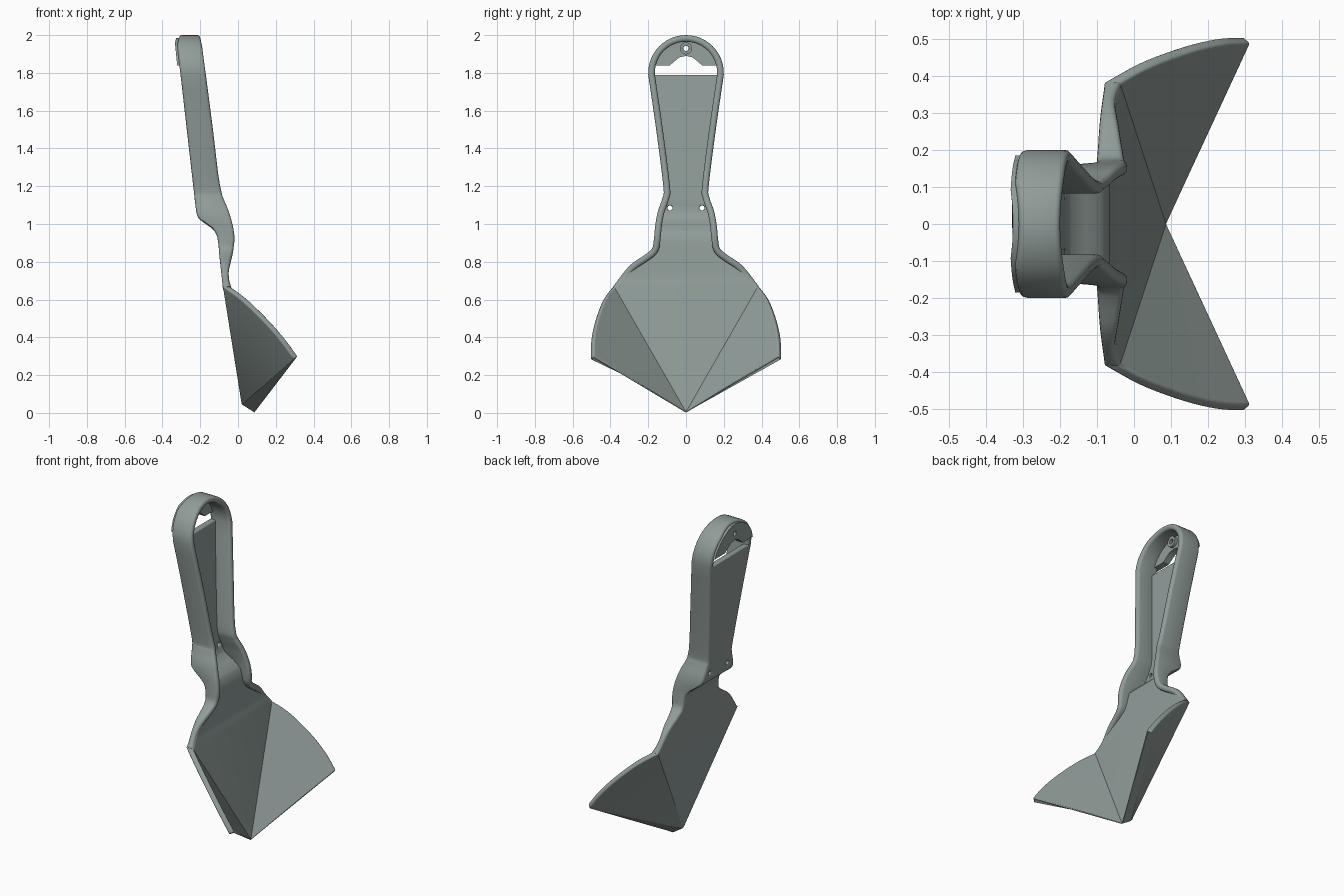
import bpy, bmesh, math
from mathutils import Vector

if "Cube" in bpy.data.objects:
    bpy.data.objects.remove(bpy.data.objects["Cube"])

grey = bpy.data.materials.new("grey_green")
grey.diffuse_color = (0.28, 0.335, 0.32, 1)
grey.use_nodes = True
grey.node_tree.nodes["Principled BSDF"].inputs["Base Color"].default_value = grey.diffuse_color


def make(name, verts, faces):
    mesh = bpy.data.meshes.new(name)
    bm = bmesh.new()
    vs = [bm.verts.new(v) for v in verts]
    for f in faces:
        bm.faces.new([vs[i] for i in f])
    bmesh.ops.recalc_face_normals(bm, faces=bm.faces)
    bm.to_mesh(mesh)
    bm.free()
    mesh.materials.append(grey)
    mesh.shade_smooth()
    mesh.set_sharp_from_angle(angle=math.radians(32))
    obj = bpy.data.objects.new(name, mesh)
    bpy.context.collection.objects.link(obj)
    return obj


def shell(name, outer, inner, faces):
    """Closed solid between two matching skins."""
    n = len(outer)
    edges = [(f[i], f[(i + 1) % len(f)]) for f in faces for i in range(len(f))]
    rim = [e for e in edges if (e[1], e[0]) not in edges]
    allf = list(faces) + [[i + n for i in reversed(f)] for f in faces]
    allf += [(b, a, a + n, b + n) for a, b in rim]
    return make(name, list(outer) + list(inner), allf)


def bevel(obj, width, angle=50):
    m = obj.modifiers.new("round", 'BEVEL')
    m.width, m.segments = width, 3
    m.limit_method, m.angle_limit = 'ANGLE', math.radians(angle)


def spline(pts, n):
    """Catmull-Rom through 2D points."""
    p = [Vector(q) for q in pts]
    p = [2 * p[0] - p[1]] + p + [2 * p[-1] - p[-2]]
    out = []
    for i in range(1, len(p) - 2):
        a, b, c, d = p[i - 1:i + 3]
        for k in range(n):
            t = k / n
            out.append(0.5 * (2 * b + (c - a) * t + (2 * a - 5 * b + 4 * c - d) * t * t
                              + (3 * b - a - 3 * c + d) * t ** 3))
    return out + [p[-2]]


def lerp(table, z):
    for (z0, x0), (z1, x1) in zip(table, table[1:]):
        if z <= z1:
            return x0 + (x1 - x0) * (z - z0) / (z1 - z0)
    return table[-1][1]


# Side profile: back and front x by height
BACK = [(0.67, -.08), (.9, -.104), (.95, -.113), (.98, -.14), (1.03, -.208),
        (1.06, -.22), (1.2, -.237), (1.84, -.31), (1.96, -.322), (2, -.312)]
FRONT = spline([(.67, -.035), (.72, -.05), (.78, -.046), (.9, -.02), (.98, -.025),
                (1.08, -.052), (1.2, -.095), (1.5, -.133), (1.85, -.178), (1.95, -.19), (2, -.2)], 4)
# Half outline from shoulder to top of handle (y, z)
half = spline([(.385, .67), (.3, .778), (.22, .835), (.18, .87), (.17, .92), (.162, 1.0),
               (.148, 1.07), (.124, 1.14), (.12, 1.2), (.158, 1.5), (.2, 1.79)], 4)
half += [Vector((.2 * math.cos(a), 1.8 + .2 * math.sin(a)))
         for a in [math.pi / 2 * i / 12 for i in range(1, 13)]]
path = half + [Vector((-p.x, p.y)) for p in reversed(half[:-1])]
WIDTH = [(p.y, p.x) for p in half]

# Rim: rounded rectangular section swept round the outline
T, R = .035, .015
verts, faces = [], []
corner = [0, math.pi / 6, math.pi / 3, math.pi / 2]
for i, p in enumerate(path):
    tan = (path[min(i + 1, len(path) - 1)] - path[max(i - 1, 0)]).normalized()
    nrm = Vector((-tan.y, tan.x))
    b, f = lerp(BACK, p.y), lerp(FRONT, p.y)
    sec = []
    for q, (cu, cx) in enumerate([(T - R, f - R), (R, f - R), (R, b + R), (T - R, b + R)]):
        for a in corner:
            a += q * math.pi / 2
            sec.append((cu + R * math.cos(a), cx + R * math.sin(a)))
    for u, x in sec:
        verts.append((x, p.x + nrm.x * u, p.y + nrm.y * u))
S = 16
for i in range(len(path) - 1):
    for k in range(S):
        j = (k + 1) % S
        faces.append((i * S + k, i * S + j, i * S + S + j, i * S + S + k))
faces += [range(S), range(len(verts) - S, len(verts))]
rim = make("handle_rim", verts, faces)

# Blade and handle web: centre triangle, folded wings, and strip up the handle
tip, fold, corner_pt = Vector((.02, 0, .042)), Vector((-.08, .385, .67)), Vector((.297, .507, .286))
n_in = (corner_pt - tip).cross(fold - tip).normalized()
if n_in.x < 0:
    n_in.negate()
edge = spline([(.385, .67), (.435, .605), (.468, .53), (.492, .45), (.505, .37), (.507, .286)], 4)[1:]
outer, inner, faces = [tip], [tip + Vector((.068, 0, -.044))], []
rows = [.67, .7, .74, .78, .82, .86, .9, .95, .965, .98, 1.0, 1.03, 1.045, 1.06, 1.14, 1.2, 1.5, 1.79]
for z in rows:
    w = .385 if z == .67 else lerp(WIDTH, z) - .015
    for s in (1, -1):
        o = Vector((lerp(BACK, z), s * w, z))
        outer.append(o)
        inner.append(o + (Vector((.043, -.012 * s, 0)) if z == .67 else Vector((.037, 0, 0))))
faces.append((0, 1, 2))
for r in range(len(rows) - 1):
    a = 1 + 2 * r
    faces.append((a, a + 2, a + 3, a + 1))
for s in (1, -1):
    prev = 1 if s == 1 else 2
    for y, z in edge:
        # x from the wing plane
        x = tip.x - (n_in.y * (y - tip.y) + n_in.z * (z - tip.z)) / n_in.x
        o = Vector((x, y * s, z))
        outer.append(o)
        inner.append(o + .03 * Vector((n_in.x, n_in.y * s, n_in.z)))
        k = len(outer) - 1
        faces.append((0, k, prev) if s == 1 else (0, prev, k))
        prev = k
blade = shell("blade_and_web", outer, inner, faces)


def cutter(name, y, z, r):
    bpy.ops.mesh.primitive_cylinder_add(vertices=20, radius=r, depth=.3, location=(-.25, y, z),
                                        rotation=(0, math.pi / 2, 0))
    c = bpy.context.object
    c.name = name
    c.hide_render = True
    c.display_type = 'WIRE'
    return c


def cut(obj, c):
    m = obj.modifiers.new("hole", 'BOOLEAN')
    m.operation, m.object, m.solver = 'DIFFERENCE', c, 'EXACT'


# Drain holes at the base of the handle
for s in (1, -1):
    cut(blade, cutter("drain_cutter", s * .085, 1.085, .013))
bevel(blade, .009)

# Hanging plate with notch and hole in the loop of the handle
pts = [(.185, 1.84), (.085, 1.84), (.065, 1.858), (.035, 1.882), (0, 1.89)]
pts += [(-y, z) for y, z in reversed(pts[:-1])]
pts += [(.185 * math.cos(a), 1.8 + .185 * math.sin(a))
        for a in [math.pi - .25 - i * (math.pi - .5) / 20 for i in range(21)]]
skin = [(lerp(BACK, z) - .012, y, z) for y, z in pts]
plate = shell("hanging_plate", skin, [(x + .04, y, z) for x, y, z in skin], [tuple(range(len(pts)))])
hole = cutter("hanging_hole_cutter", 0, 1.93, .014)
cut(plate, hole)

# Raised ring around the hanging hole
ring = [(r * math.cos(a), r * math.sin(a)) for r in (.032, .015)
        for a in [2 * math.pi * i / 24 for i in range(24)]]
pos = [(-.285, y, 1.93 + z) for y, z in ring]
quads = [(i, (i + 1) % 24, 24 + (i + 1) % 24, 24 + i) for i in range(24)]
shell("hanging_ring", pos, [(x + .018, y, z) for x, y, z in pos], quads)
